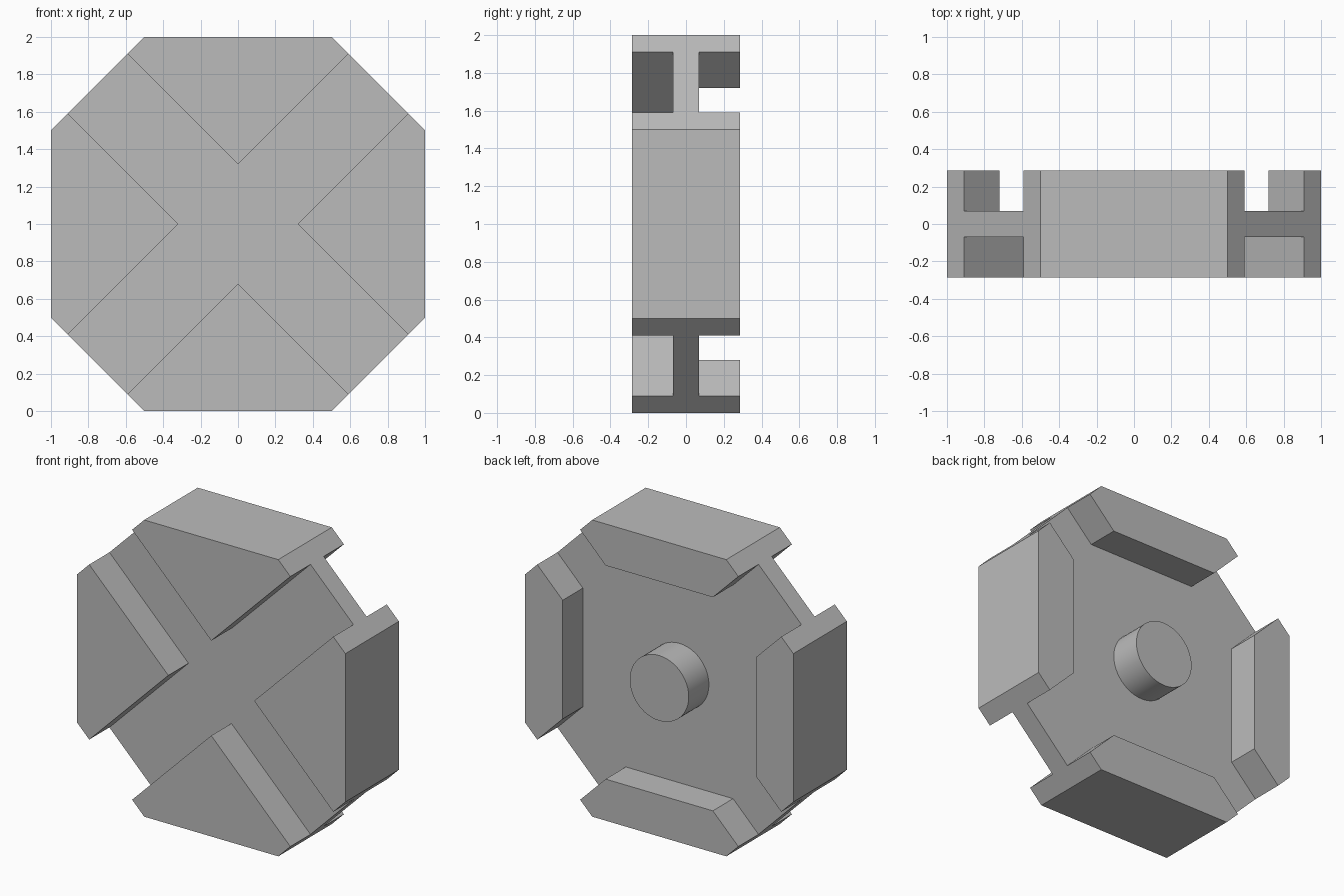
import bpy, math
from mathutils import Matrix

cube = bpy.data.objects.get("Cube")
if cube:
    bpy.data.objects.remove(cube, do_unlink=True)

HALF_DEPTH = 0.285   # half thickness of the whole body
WEB = 0.07           # half thickness of the central plate
GROOVE = 0.32 * math.sqrt(2)   # width of the diagonal grooves
RECESS = 1.44        # side of the square recess at the back

grey = bpy.data.materials.new("grey")
grey.use_nodes = True
grey.diffuse_color = (0.5, 0.5, 0.5, 1)
grey.node_tree.nodes["Principled BSDF"].inputs["Base Color"].default_value = (0.5, 0.5, 0.5, 1)


def box(name, size, y, angle=0):
    """Box centred on the axle, turned about the y axis."""
    bpy.ops.mesh.primitive_cube_add(size=1)
    ob = bpy.context.object
    ob.name = name
    ob.data.transform(Matrix.Translation((0, y, 1))
                      @ Matrix.Rotation(math.radians(angle), 4, 'Y')
                      @ Matrix.Diagonal((*size, 1)))
    return ob


# Octagonal body
outline = [(0.5, 0), (1, 0.5), (1, 1.5), (0.5, 2),
           (-0.5, 2), (-1, 1.5), (-1, 0.5), (-0.5, 0)]
n = len(outline)
verts = [(x, y, z) for y in (-HALF_DEPTH, HALF_DEPTH) for x, z in outline]
faces = [tuple(range(n)), tuple(reversed(range(n, 2 * n)))]
faces += [(i, i + n, (i + 1) % n + n, (i + 1) % n) for i in range(n)]
mesh = bpy.data.meshes.new("octagon_body")
mesh.from_pydata(verts, [], faces)
mesh.materials.append(grey)
body = bpy.data.objects.new("octagon_body", mesh)
bpy.context.collection.objects.link(body)

# Diagonal grooves on both faces, plus the square recess at the back
cutters = [box("groove_cutter", (GROOVE, 1, 4), side * (WEB + 0.5), angle)
           for side in (-1, 1) for angle in (45, -45)]
cutters.append(box("recess_cutter", (RECESS, 1, RECESS), WEB + 0.5))

for cutter in cutters:
    mod = body.modifiers.new("cut", 'BOOLEAN')
    mod.operation = 'DIFFERENCE'
    mod.solver = 'EXACT'
    mod.object = cutter
    bpy.context.view_layer.objects.active = body
    bpy.ops.object.modifier_apply(modifier=mod.name)
    bpy.data.objects.remove(cutter, do_unlink=True)

# Round peg at the back
bpy.ops.mesh.primitive_cylinder_add(vertices=48, radius=0.22, depth=HALF_DEPTH - WEB)
peg = bpy.context.object
peg.name = "axle_peg"
peg.data.transform(Matrix.Translation((0, (HALF_DEPTH + WEB) / 2, 1))
                   @ Matrix.Rotation(math.radians(90), 4, 'X'))
peg.data.materials.append(grey)
bpy.ops.object.shade_smooth_by_angle(angle=math.radians(30))
